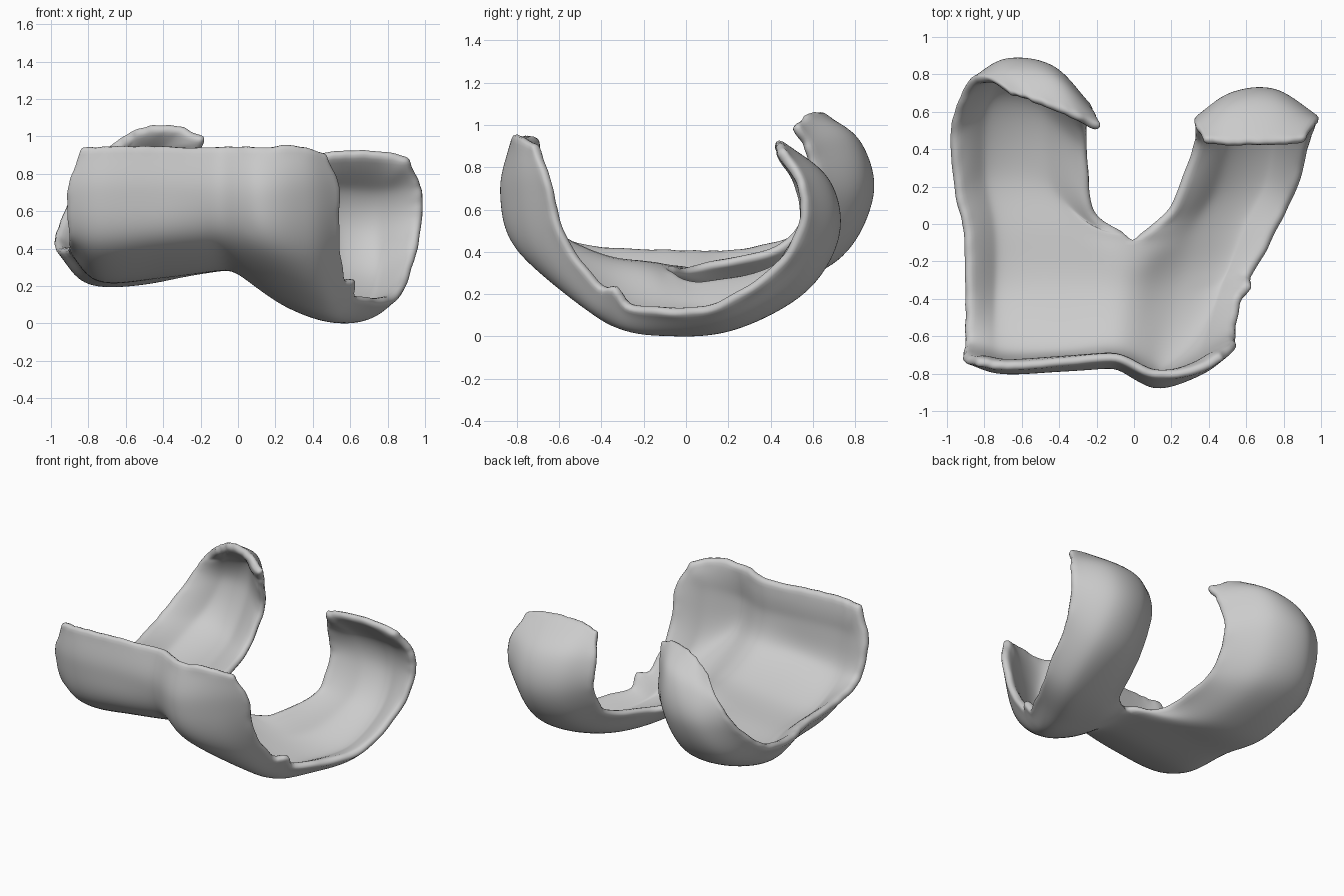
import bpy, bmesh, random
from mathutils import Vector

if "Cube" in bpy.data.objects:
    bpy.data.objects.remove(bpy.data.objects["Cube"])

random.seed(4)
ROW_STEPS, COL_STEPS = 6, 6

# Rails run from the front rim, under the bottom, up to the back tip.
L_OUTER = [(-.84, -.76, .94), (-.92, -.73, .70), (-.91, -.64, .46), (-.91, -.38, .40), (-.92, -.05, .39),
           (-.975, .20, .39), (-.99, .50, .45), (-.91, .74, .66), (-.81, .79, .84), (-.66, .70, .97)]
L_RIDGE = [(-.68, -.78, .95), (-.72, -.80, .70), (-.73, -.72, .42), (-.75, -.41, .25), (-.75, -.05, .22),
           (-.81, .30, .22), (-.79, .71, .38), (-.70, .88, .66), (-.63, .83, .90), (-.52, .66, 1.055)]
L_MID = [(-.40, -.76, .95), (-.40, -.79, .70), (-.40, -.72, .44), (-.42, -.39, .27), (-.42, -.04, .235),
         (-.47, .28, .22), (-.48, .67, .35), (-.44, .84, .66), (-.40, .79, .93), (-.33, .59, 1.065)]
SEAM = [(-.10, -.73, .95), (-.10, -.77, .70), (-.09, -.68, .46), (-.06, -.38, .31), (-.01, -.09, .29)]
L_INNER = SEAM + [(-.20, .06, .32), (-.24, .43, .40), (-.23, .62, .64), (-.20, .59, .86), (-.17, .53, 1.0)]
R_INNER = SEAM + [(.18, .09, .24), (.31, .42, .31), (.32, .56, .54), (.32, .54, .73), (.38, .46, .90)]
R_MID = [(.11, -.82, .95), (.12, -.88, .68), (.15, -.79, .40), (.22, -.39, .14), (.28, -.08, .08),
         (.42, .22, .08), (.52, .56, .24), (.52, .70, .50), (.51, .65, .75), (.51, .44, .93)]
R_RIDGE = [(.34, -.80, .95), (.37, -.80, .70), (.39, -.71, .37), (.48, -.37, .06), (.57, -.05, 0),
           (.71, .25, .04), (.77, .56, .22), (.76, .715, .48), (.75, .67, .74), (.71, .44, .935)]
R_OUTER = [(.48, -.73, .90), (.55, -.66, .72), (.55, -.58, .45), (.60, -.35, .17), (.74, -.10, .11),
           (.87, .16, .14), (.95, .44, .33), (.995, .56, .54), (.985, .55, .74), (.91, .46, .90)]


def smooth_curve(points, steps):
    """Catmull-Rom curve through all points."""
    p = [Vector(q) for q in points]
    p = [2 * p[0] - p[1]] + p + [2 * p[-1] - p[-2]]
    out = []
    for k in range(1, len(p) - 2):
        a, b, c, d = p[k - 1:k + 3]
        for s in range(steps):
            t = s / steps
            out.append(.5 * (2 * b + (c - a) * t + (2 * a - 5 * b + 4 * c - d) * t * t
                             + (3 * b - a - 3 * c + d) * t ** 3))
    return out + [p[-2]]


def add_strip(bm, rails):
    """Loft a surface across four rails, always ordered towards +x."""
    rows = [smooth_curve(pts, COL_STEPS) for pts in zip(*rails)]
    grid = [[bm.verts.new(co) for co in row] for row in rows]
    for r0, r1 in zip(grid, grid[1:]):
        for j in range(len(r0) - 1):
            bm.faces.new((r0[j], r1[j], r1[j + 1], r0[j + 1]))


left = [smooth_curve(r, ROW_STEPS) for r in (L_OUTER, L_RIDGE, L_MID, L_INNER)]
right = [smooth_curve(r, ROW_STEPS) for r in (R_INNER, R_MID, R_RIDGE, R_OUTER)]
# Shared groove line up to the notch
for i in range(4 * ROW_STEPS + 1):
    left[3][i] = right[0][i] = (left[3][i] + right[0][i]) / 2
# Small ragged tab on the right outer edge
right[3][3 * ROW_STEPS] += Vector((.05, 0, .08))

bm = bmesh.new()
add_strip(bm, left)
add_strip(bm, right)
bmesh.ops.remove_doubles(bm, verts=bm.verts, dist=.0005)
# Soften the groove, keeping the rim
near = [v for v in bm.verts if not v.is_boundary and abs(v.co.x + .06) < .12 and v.co.y < 0]
for _ in range(2):
    bmesh.ops.smooth_vert(bm, verts=near, factor=.5, use_axis_x=True, use_axis_y=True, use_axis_z=True)
# Slightly uneven rim
bm.verts.index_update()
rim = [v for v in bm.verts if v.is_boundary]
for v in rim:
    v.co += Vector([random.uniform(-.006, .006) for _ in range(3)])
# Thickness weights: rings of vertices from the rim inwards
weights, ring = {}, rim
for w in (.55, .7, .85, .95):
    for v in ring:
        weights[v.index] = w
    ring = {e.other_vert(v) for v in ring for e in v.link_edges}
    ring = [v for v in ring if v.index not in weights]

mesh = bpy.data.meshes.new("cartilage_shell")
bm.to_mesh(mesh)
bm.free()
shell = bpy.data.objects.new("cartilage_shell", mesh)
bpy.context.collection.objects.link(shell)

# Thickness tapers towards the rim
group = shell.vertex_groups.new(name="thickness")
for i in range(len(mesh.vertices)):
    group.add([i], weights.get(i, 1.0), 'REPLACE')
solid = shell.modifiers.new("thickness", 'SOLIDIFY')
solid.thickness = .08
solid.offset = -1
solid.vertex_group = "thickness"
sub = shell.modifiers.new("rounding", 'SUBSURF')
sub.levels = sub.render_levels = 1
for poly in mesh.polygons:
    poly.use_smooth = True
